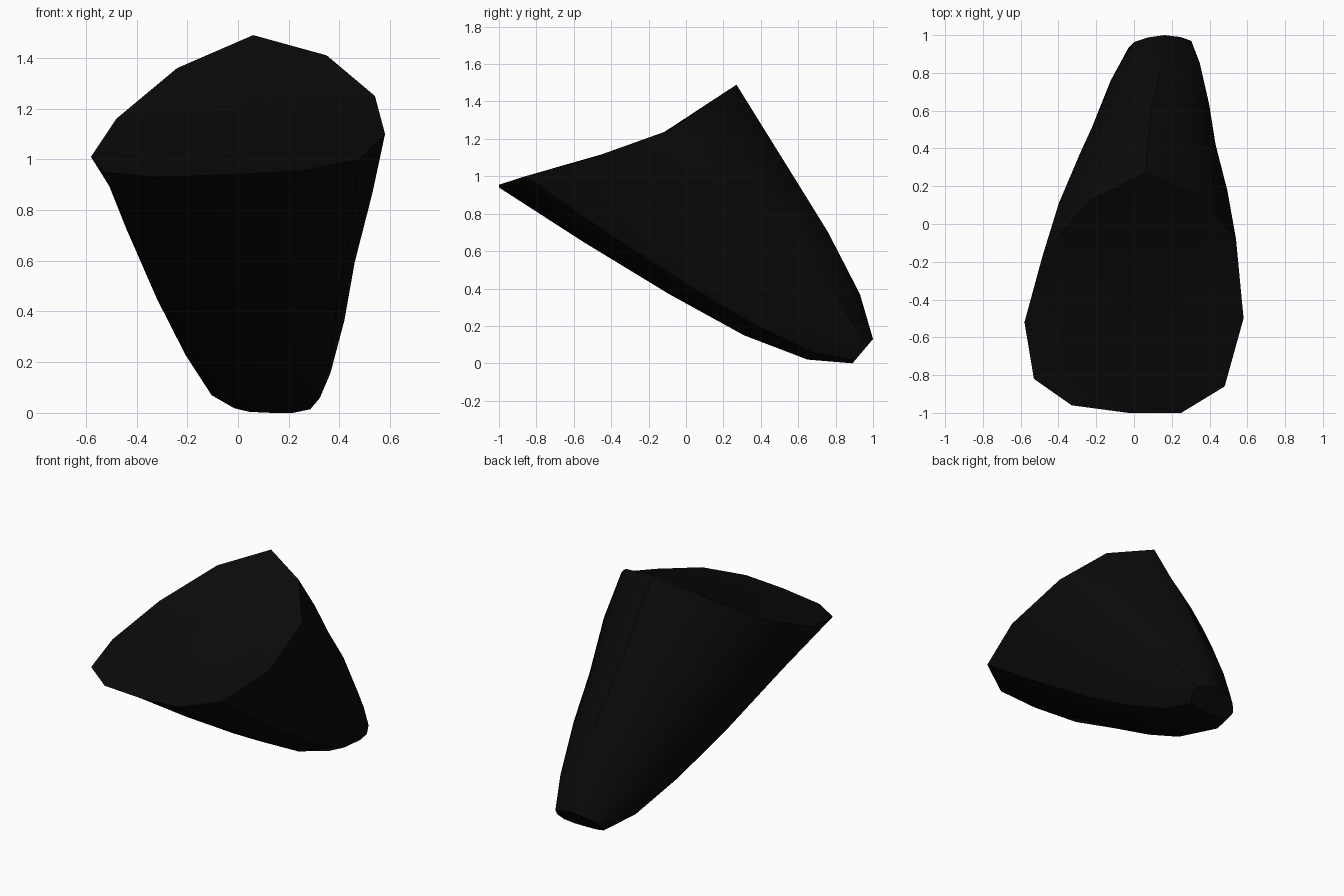
import bpy, bmesh

if "Cube" in bpy.data.objects:
    bpy.data.objects.remove(bpy.data.objects["Cube"])

# one near-black colour
mat = bpy.data.materials.new("black")
mat.diffuse_color = (0.003, 0.003, 0.003, 1)
mat.use_nodes = True
mat.node_tree.nodes["Principled BSDF"].inputs["Base Color"].default_value = mat.diffuse_color

# twelve-sided rim of the wide end
rim = [(.06, .27, 1.49), (.35, .15, 1.41), (.54, -.08, 1.25), (.58, -.50, 1.10),
       (.48, -.86, 1.00), (.25, -1, .955), (-.03, -1, .94), (-.33, -.96, .93),
       (-.58 + .05, -.82, .95), (-.58, -.52, 1.01), (-.48, -.16, 1.16), (-.24, .12, 1.36)]

# rings toward the tip: bottom (y, z), top (y, z), left x, right x
rings = [((-.55, .65), (.45, 1.20), -.485, .53),
         ((-.09, .37), (.615, .935), -.355, .46),
         ((.31, .15), (.76, .70), -.235, .42),
         ((.65, .02), (.93, .37), -.125, .365),
         ((.89, .00), (1.0, .13), -.03, .315)]

bm = bmesh.new()
loops = [[bm.verts.new(p) for p in rim]]
for (by, bz), (ty, tz), left, right in rings:
    cx, hx = (left + right) / 2, (right - left) / 2
    loop = []
    for x, y, z in rim:
        t = (y + 1) / 1.27          # share of the way from bottom to top
        loop.append(bm.verts.new((cx + hx * x / .58, by + t * (ty - by), bz + t * (tz - bz))))
    loops.append(loop)

# tapering side wall
n = len(rim)
for a, b in zip(loops, loops[1:]):
    for i in range(n):
        j = (i + 1) % n
        bm.faces.new((a[i], a[j], b[j], b[i]))

# blunt tip
bm.faces.new(loops[-1])

# broken face of the wide end, folded along a crease through its middle
mid = bm.verts.new((.05, -.18, 1.195))
for i in range(n):
    bm.faces.new((loops[0][i], loops[0][(i + 1) % n], mid))

bmesh.ops.recalc_face_normals(bm, faces=bm.faces)
me = bpy.data.meshes.new("rock_shard")
bm.to_mesh(me)
bm.free()
me.materials.append(mat)
ob = bpy.data.objects.new("rock_shard", me)
bpy.context.collection.objects.link(ob)

bpy.context.view_layer.objects.active = ob
ob.select_set(True)
bpy.ops.object.shade_smooth_by_angle(angle=0.6)
